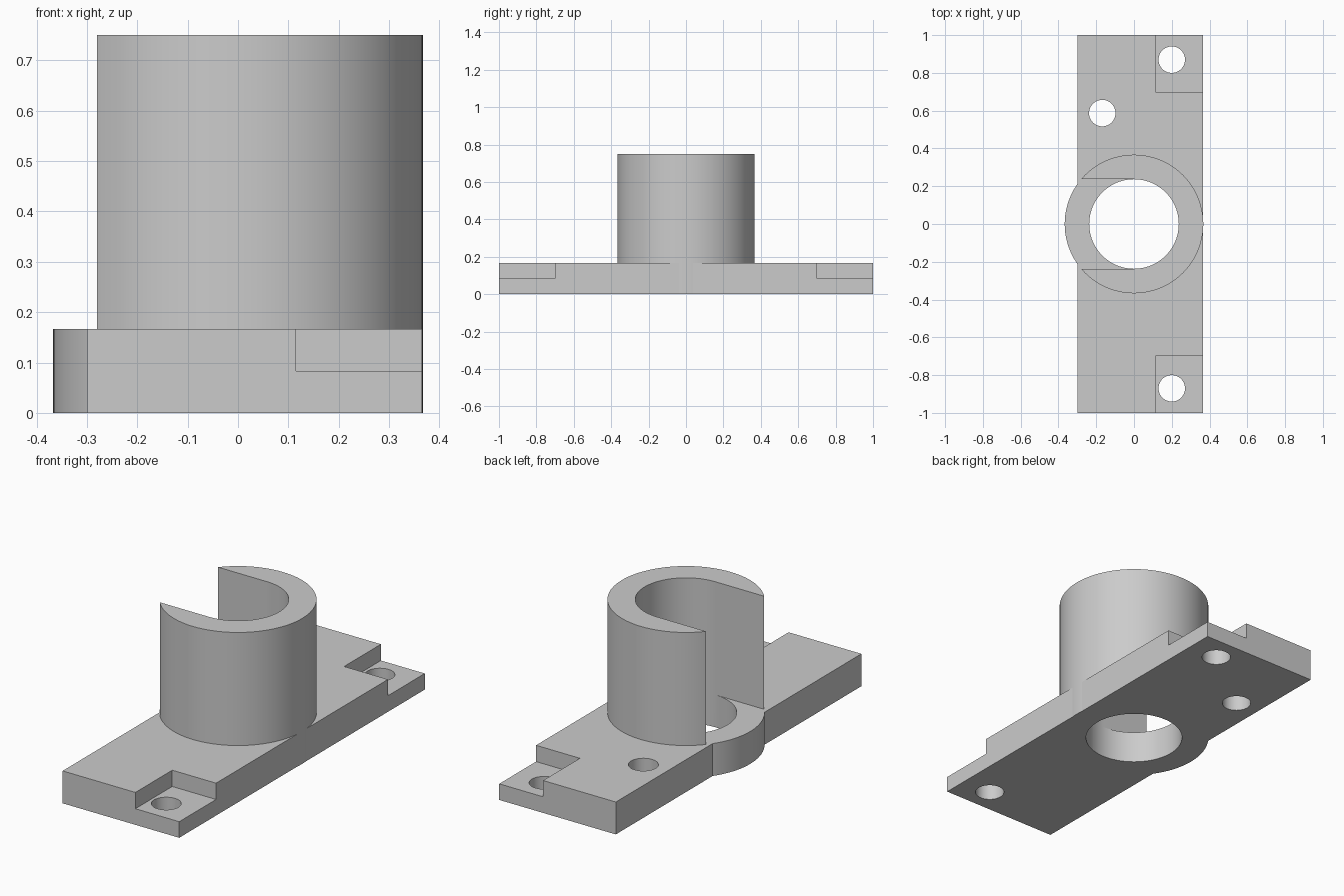
import bpy
from math import radians

cube = bpy.data.objects.get("Cube")
if cube:
    bpy.data.objects.remove(cube, do_unlink=True)

# Main dimensions
PLATE_LEFT, PLATE_RIGHT, PLATE_TOP = -0.30, 0.365, 0.167
SLEEVE_R, SLEEVE_TOP, BORE_R = 0.367, 0.75, 0.237
NOTCH_X, NOTCH_Y, NOTCH_Z = 0.115, 0.70, 0.083
HOLE_R = 0.07

grey = bpy.data.materials.new("plain grey")
grey.use_nodes = True
colour = (0.6, 0.6, 0.6, 1)
grey.diffuse_color = colour
grey.node_tree.nodes["Principled BSDF"].inputs["Base Color"].default_value = colour


def box(name, low, high):
    centre = [(a + b) / 2 for a, b in zip(low, high)]
    bpy.ops.mesh.primitive_cube_add(size=1, location=centre)
    ob = bpy.context.object
    ob.name = name
    ob.scale = [b - a for a, b in zip(low, high)]
    bpy.ops.object.transform_apply(location=True, rotation=False, scale=True)
    return ob


def cylinder(name, x, y, radius, low, high):
    bpy.ops.mesh.primitive_cylinder_add(
        vertices=96, radius=radius, depth=high - low, location=(x, y, (low + high) / 2))
    ob = bpy.context.object
    ob.name = name
    bpy.ops.object.transform_apply(location=True, rotation=False, scale=False)
    return ob


def combine(target, tool, operation):
    """Apply a boolean and discard the tool."""
    mod = target.modifiers.new(tool.name, "BOOLEAN")
    mod.operation, mod.solver, mod.object = operation, "EXACT", tool
    bpy.context.view_layer.objects.active = target
    bpy.ops.object.modifier_apply(modifier=mod.name)
    bpy.data.objects.remove(tool, do_unlink=True)


# Base plate with the upright sleeve
body = box("sleeve_bracket", (PLATE_LEFT, -1, 0), (PLATE_RIGHT, 1, PLATE_TOP))
combine(body, cylinder("sleeve", 0, 0, SLEEVE_R, 0, SLEEVE_TOP), "UNION")

# Central bore, and the slot opening the sleeve on its right side
combine(body, cylinder("bore", 0, 0, BORE_R, -0.1, 1), "DIFFERENCE")
combine(body, box("slot", (-1, -BORE_R, PLATE_TOP), (0, BORE_R, 1)), "DIFFERENCE")

# Stepped corner notches
for side in (-1, 1):
    y0, y1 = sorted((side * NOTCH_Y, side * 1.1))
    combine(body, box("notch", (NOTCH_X, y0, NOTCH_Z), (0.5, y1, 0.3)), "DIFFERENCE")

# Screw holes
for x, y in ((0.2, 0.87), (0.2, -0.87), (-0.168, 0.587)):
    combine(body, cylinder("screw_hole", x, y, HOLE_R, -0.1, 0.3), "DIFFERENCE")

# Finish: one colour, smooth curved walls, crisp edges
body.data.materials.clear()
body.data.materials.append(grey)
for face in body.data.polygons:
    face.material_index = 0
bpy.ops.object.select_all(action="DESELECT")
body.select_set(True)
bpy.context.view_layer.objects.active = body
bpy.ops.object.shade_smooth_by_angle(angle=radians(5))
